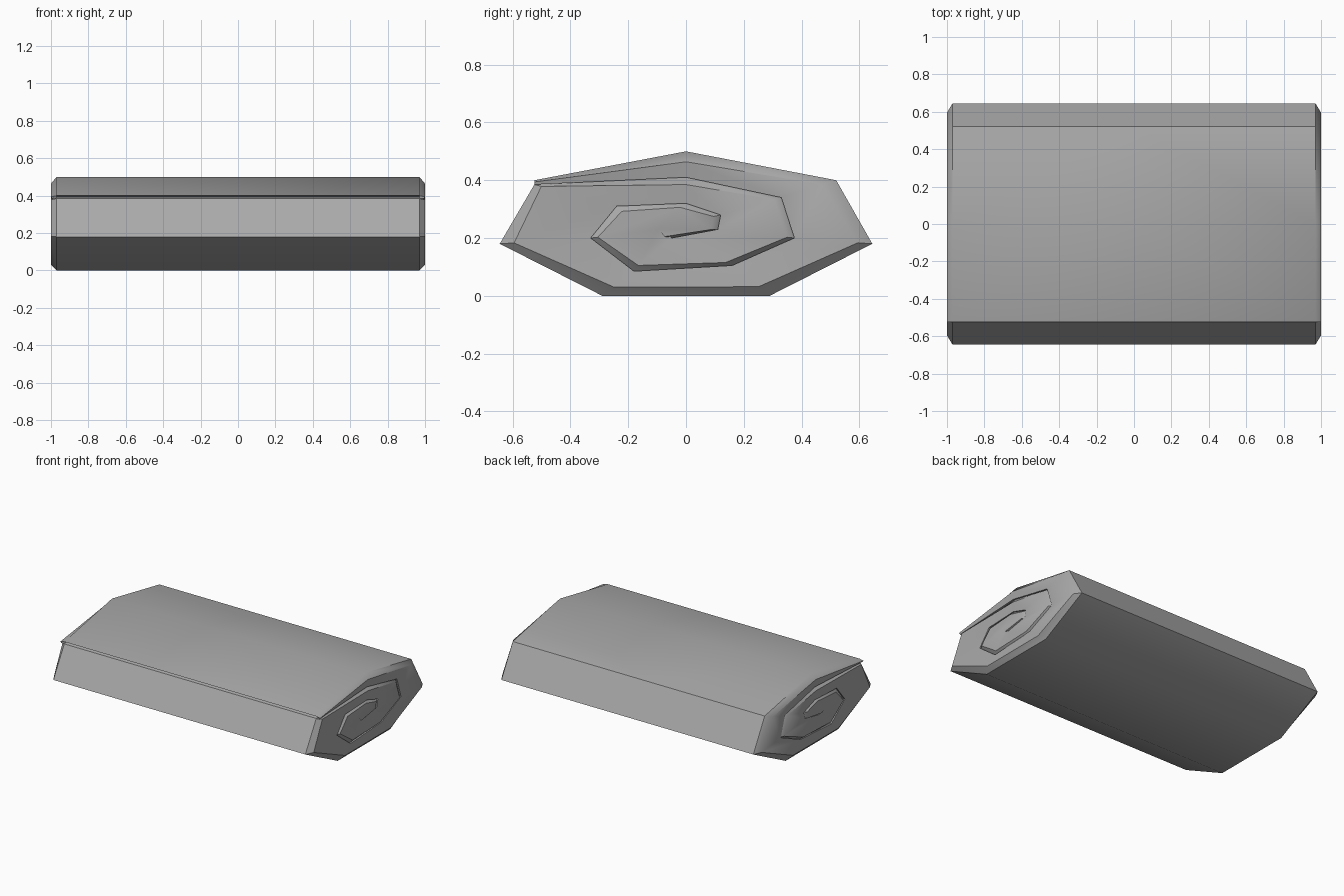
import bpy, bmesh, math
from mathutils import Vector

cube = bpy.data.objects.get("Cube")
if cube:
    bpy.data.objects.remove(cube)

# Rolled sheet seen from the end (y, z): seven corners per turn, outside to centre
SPIRAL = [Vector(p) for p in (
    (-.525, .40), (0, .50), (.52, .40), (.645, .18), (.29, 0), (-.29, 0), (-.645, .18),
    (-.525, .385), (0, .41), (.33, .34), (.375, .20), (.16, .105), (-.18, .085), (-.33, .20),
    (-.24, .31), (0, .32), (.12, .28), (.11, .23), (-.05, .20), (-.07, .235))]
TURN = 7
LAST = len(SPIRAL) - 1
CORE = LAST - TURN
CENTRE = Vector((-.15, .22))
NOTCH = Vector((-.49, .392))

bm = bmesh.new()


def vert(x, p):
    return bm.verts.new((x, p.x, p.y))


def face(*verts):
    bm.faces.new(verts)


# Three rails along the spiral: low outer edge, raised crest, inner edge of the layer
outer, crest, inner = [], [], {}
for i, p in enumerate(SPIRAL):
    target = SPIRAL[i + TURN] if i <= CORE else CENTRE
    gap = target - p
    inset = min(.05 if i < TURN else .025, gap.length * .4)
    outer.append(vert(.97 if i < TURN + 1 else .982, p))
    crest.append(vert(1.0, p + gap.normalized() * inset))
    if i >= TURN:
        inner[i] = vert(.993, p)

# End cap: rounded edge, layer surface and the small step at each seam
for i in range(LAST):
    face(outer[i], outer[i + 1], crest[i + 1], crest[i])
    if i < CORE:
        k = i + TURN
        face(crest[i], crest[i + 1], inner[k + 1], inner[k])
        face(inner[k], inner[k + 1], outer[k + 1], outer[k])
face(*crest[CORE:])
face(crest[CORE], inner[LAST], outer[LAST], crest[LAST])

# Outer skin, with the crevice under the loose edge
notch = vert(.97, NOTCH)
rim = outer[:TURN + 1] + [notch]
middle = [vert(0, Vector(v.co.yz)) for v in rim]
for i in range(len(rim)):
    j = (i + 1) % len(rim)
    face(rim[i], rim[j], middle[j], middle[i])
face(outer[0], crest[0], inner[TURN], outer[TURN], notch)

bmesh.ops.recalc_face_normals(bm, faces=bm.faces)
mesh = bpy.data.meshes.new("bedroll")
bm.to_mesh(mesh)
bm.free()
roll = bpy.data.objects.new("bedroll", mesh)
bpy.context.collection.objects.link(roll)

# Plain grey cloth
grey = bpy.data.materials.new("grey cloth")
grey.use_nodes = True
grey.diffuse_color = (.4, .4, .4, 1)
grey.node_tree.nodes["Principled BSDF"].inputs["Base Color"].default_value = (.4, .4, .4, 1)
mesh.materials.append(grey)

# Smooth shading with sharp folds, then the other half
bpy.context.view_layer.objects.active = roll
roll.select_set(True)
bpy.ops.object.shade_smooth_by_angle(angle=math.radians(40))
mirror = roll.modifiers.new("other half", 'MIRROR')
mirror.use_axis[0] = True
